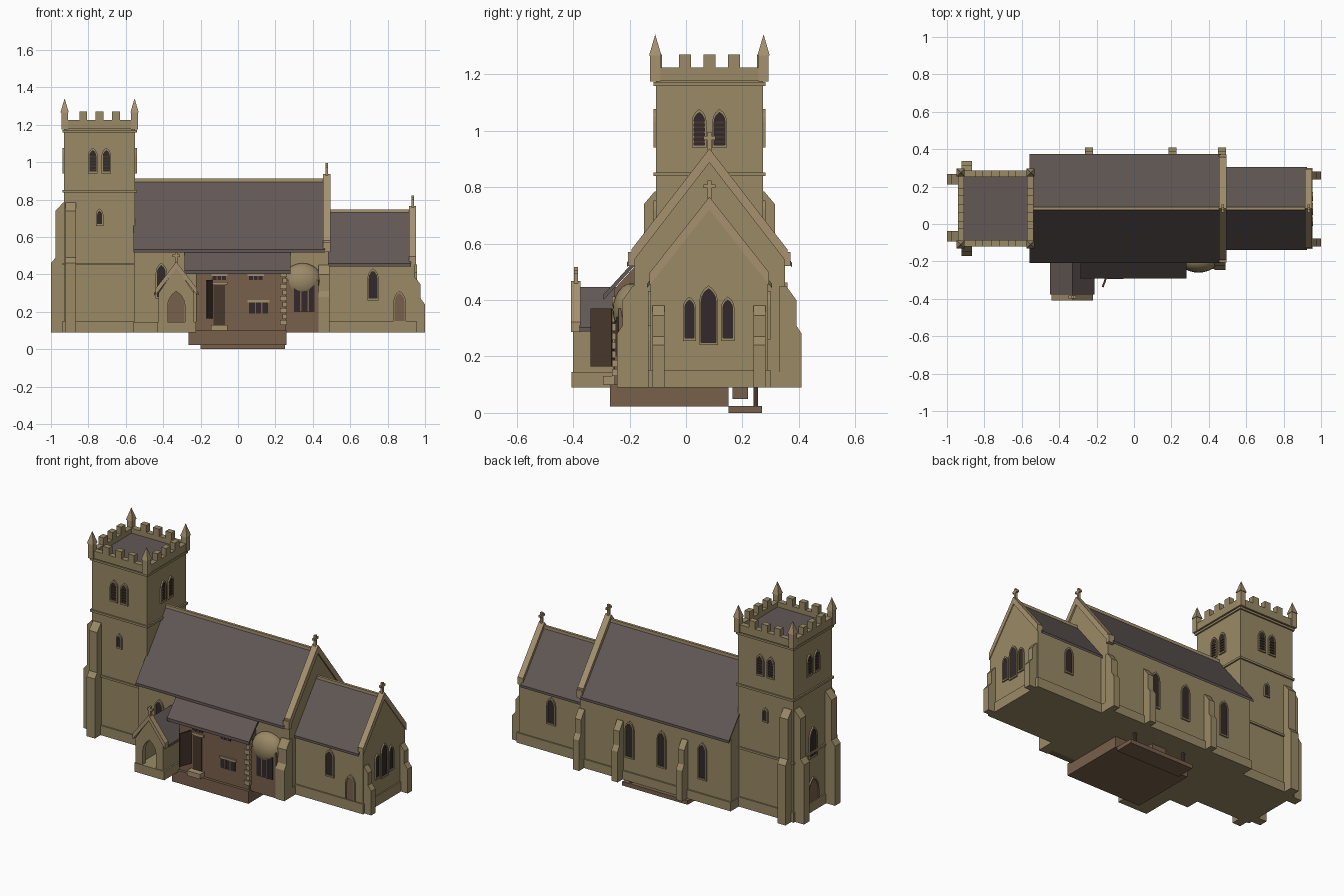
import bpy, bmesh, math

if "Cube" in bpy.data.objects:
    bpy.data.objects.remove(bpy.data.objects["Cube"], do_unlink=True)


def material(name, r, g, b):
    m = bpy.data.materials.new(name)
    col = [(v / 255) ** 2.2 for v in (r, g, b)] + [1]
    m.use_nodes = True
    m.diffuse_color = col
    m.node_tree.nodes["Principled BSDF"].inputs["Base Color"].default_value = col
    return m


STONE = material("sandstone", 152, 136, 102)
PALE = material("pale stone", 164, 144, 110)
SLATE = material("slate", 98, 89, 86)
BROWN = material("brown masonry", 119, 96, 76)
WOOD = material("dark timber", 72, 58, 48)
GLASS = material("dark glass", 54, 45, 47)
BASE, MID = 0.09, 0.083     # floor level, centre line of the church


def finish(name, bm, mat):
    bmesh.ops.recalc_face_normals(bm, faces=bm.faces)
    me = bpy.data.meshes.new(name)
    bm.to_mesh(me)
    bm.free()
    me.materials.append(mat)
    ob = bpy.data.objects.new(name, me)
    bpy.context.collection.objects.link(ob)
    return ob


def prism(name, pts, axis, a, b, mat):
    """Extrude a 2D outline along an axis from a to b."""
    place = {"x": lambda p, t: (t, p[0], p[1]), "y": lambda p, t: (p[0], t, p[1])}[axis]
    bm = bmesh.new()
    lo = [bm.verts.new(place(p, a)) for p in pts]
    hi = [bm.verts.new(place(p, b)) for p in pts]
    bm.faces.new(lo)
    bm.faces.new(hi)
    n = len(pts)
    for i in range(n):
        bm.faces.new((lo[i], lo[(i + 1) % n], hi[(i + 1) % n], hi[i]))
    return finish(name, bm, mat)


def box(name, x0, x1, y0, y1, z0, z1, mat=STONE):
    return prism(name, [(x0, z0), (x1, z0), (x1, z1), (x0, z1)], "y", y0, y1, mat)


def chevron(name, axis, a, b, mid, ridge, half, eave, thick, mat):
    pts = [(mid - half, eave), (mid, ridge), (mid + half, eave),
           (mid + half, eave - thick), (mid, ridge - thick), (mid - half, eave - thick)]
    return prism(name, pts, axis, a, b, mat)


def arch(c, w, z0, z1):
    """Pointed arch outline from left foot over the apex to right foot."""
    spring = z1 - math.sqrt(3) * w
    arc = [(2 * w * math.cos(math.radians(t)) - w, spring + 2 * w * math.sin(math.radians(t)))
           for t in (0, 20, 40, 60)]
    right = [(c + x, z) for x, z in reversed(arc)] + [(c + w, z0)]
    left = [(c - x, z) for x, z in arc]
    return [(c - w, z0)] + left + right[1:]


def lancet(name, axis, out, wall, c, w, z0, z1, mat=GLASS):
    """Pointed opening with a raised stone frame; w is half the width."""
    prism(name, arch(c, w, z0, z1), axis, wall - out * 0.01, wall + out * 0.003, mat)
    ring = arch(c, w + 0.007, z0, z1 + 0.012) + arch(c, w, z0, z1)[::-1]
    prism(name + "_frame", ring, axis, wall - out * 0.01, wall + out * 0.009, STONE)
    sill = [(c - w - .007, z0 - .01), (c + w + .007, z0 - .01), (c + w + .007, z0), (c - w - .007, z0)]
    prism(name + "_sill", sill, axis, wall - out * 0.01, wall + out * 0.009, STONE)


def buttress(name, axis, out, wall, c, w, d1, za, d2, zb, zt):
    """Stepped buttress. Its profile runs across the axis it is extruded on."""
    prof = [(-.02, BASE), (d1, BASE), (d1, za), (d2, za + .03), (d2, zb), (.004, zt), (-.02, zt)]
    prism(name, [(wall + out * d, z) for d, z in prof], axis, c - w, c + w, STONE)


def cross(name, x, y, z, h, axis):
    t, arm = 0.007, h * 0.36
    box(name + "_shaft", x - t, x + t, y - t, y + t, z - .02, z + h, PALE)
    ax, ay = (arm, t) if axis == "x" else (t, arm)
    box(name + "_arms", x - ax, x + ax, y - ay, y + ay, z + h * .55, z + h * .55 + .013, PALE)


# Tower
TX0, TX1, TY0, TY1 = -0.93, -0.55, -0.107, 0.273
TCX = (TX0 + TX1) / 2


def tower_band(name, grow, z0, z1, mat=STONE):
    box(name, TX0 - grow, TX1 + grow, TY0 - grow, TY1 + grow, z0, z1, mat)


tower_band("tower", 0, BASE, 1.18)
tower_band("tower_plinth", .009, BASE, .15)
for i, z in enumerate((.455, .845, 1.165)):
    tower_band(f"tower_string_course_{i}", .009, z - .006, z + .007)
tower_band("tower_deck", -.01, 1.17, 1.195, SLATE)
for i, (x0, x1, y0, y1) in enumerate((
        (TX0 - .012, TX1 + .012, TY0 - .012, TY0 + .022),
        (TX0 - .012, TX1 + .012, TY1 - .022, TY1 + .012),
        (TX0 - .012, TX0 + .022, TY0, TY1), (TX1 - .022, TX1 + .012, TY0, TY1))):
    box(f"tower_parapet_{i}", x0, x1, y0, y1, 1.178, 1.225)
for k in (-1, 0, 1):
    for s in (-1, 1):
        x, y = TCX + k * .087, MID + s * .185
        box("merlon", x - .021, x + .021, y - .017, y + .017, 1.22, 1.27)
        x, y = TCX + s * .185, MID + k * .087
        box("merlon", x - .017, x + .017, y - .021, y + .021, 1.22, 1.27)
for sx in (-1, 1):
    for sy in (-1, 1):
        x, y = TCX + sx * .187, MID + sy * .192
        box("pinnacle_shaft", x - .018, x + .018, y - .018, y + .018, 1.175, 1.275, PALE)
        bpy.ops.mesh.primitive_cone_add(vertices=4, radius1=.031, radius2=0, depth=.075,
                                        location=(x, y, 1.304), rotation=(0, 0, math.pi / 4))
        bpy.context.object.name = "pinnacle_spire"
        bpy.context.object.data.materials.append(PALE)

# Tower openings: paired louvred belfry lights, then small lancets
for axis, out, wall, c in (("y", -1, TY0, TCX), ("y", 1, TY1, TCX),
                           ("x", -1, TX0, MID), ("x", 1, TX1, MID)):
    for s in (-1, 1):
        m = c + s * .036
        lancet("belfry_light", axis, out, wall, m, .019, .95, 1.065)
        for k in range(5):
            z = .958 + k * .017
            slat = [(m - .018, z), (m + .018, z), (m + .018, z + .006), (m - .018, z + .006)]
            prism("belfry_louvre", slat, axis, wall, wall + out * .007, WOOD)
for out, wall in ((-1, TY0), (1, TY1)):
    lancet("tower_lancet", "y", out, wall, TCX, .013, .67, .74)
lancet("tower_west_window", "x", -1, TX0, MID, .032, .43, .60)
lancet("tower_west_door", "x", -1, TX0, MID, .045, .11, .29, BROWN)
for out, wall in ((-1, TY0), (1, TY1)):
    buttress("tower_side_buttress", "x", out, wall, -.893, .028, .065, .46, .042, .74, .785)
for y in (-.065, .24):
    buttress("tower_west_buttress", "y", -1, TX0, y, .028, .07, .46, .045, .74, .785)

# Nave
NY0, NY1 = -.185, .351
prism("nave", [(NY0, BASE), (NY1, BASE), (NY1, .545), (MID, .89), (NY0, .545)], "x", -.555, .485, STONE)
box("nave_plinth", -.56, .49, NY0 - .015, NY1 + .01, BASE, .145)
chevron("nave_roof", "x", -.558, .465, MID, .903, .292, .533, .016, SLATE)
chevron("nave_gable_coping", "x", .455, .495, MID, .937, .276, .58, .05, PALE)
box("nave_ridge", -.555, .46, MID - .008, MID + .008, .89, .912, PALE)
cross("nave_cross", .475, MID, .935, .06, "y")
for y in (NY0 - .008, NY1 + .008):
    box("nave_kneeler", .455, .495, y - .012, y + .012, .52, .57, PALE)
for x in (-.24, .205, .47):
    buttress("nave_north_buttress", "x", 1, NY1, x, .021, .059, .28, .04, .40, .45)
buttress("nave_south_buttress", "x", -1, NY0, .46, .03, .06, .28, .04, .40, .45)
for x in (.14, -.08, -.36):
    lancet("nave_north_window", "y", 1, NY1, x, .023, .24, .45)
lancet("nave_south_window", "y", -1, NY0, -.41, .023, .28, .45)

# Chancel
CY0, CY1, CX = -.125, .291, .947
prism("chancel", [(CY0, BASE), (CY1, BASE), (CY1, .465), (MID, .73), (CY0, .465)], "x", .48, CX, STONE)
box("chancel_plinth", .48, CX + .008, CY0 - .009, CY1 + .009, BASE, .152)
chevron("chancel_roof", "x", .48, .925, MID, .74, .221, .458, .015, SLATE)
chevron("chancel_gable_coping", "x", .915, .952, MID, .766, .212, .497, .045, PALE)
box("chancel_ridge", .49, .92, MID - .008, MID + .008, .73, .748, PALE)
cross("chancel_cross", .935, MID, .765, .058, "y")
for y in (-.098, .26):
    buttress("chancel_east_buttress", "y", 1, CX, y, .021, .053, .24, .03, .345, .38)
for c, w, z0, z1 in ((.012, .016, .265, .40), (.08, .026, .25, .44), (.148, .017, .265, .40)):
    lancet("east_window", "x", 1, CX, c, w, z0, z1)
for out, wall in ((-1, CY0), (1, CY1)):
    lancet("chancel_window", "y", out, wall, .722, .023, .27, .42)
lancet("priest_door", "y", -1, CY0, .864, .026, .152, .30, BROWN)

# Porch: open arch in the front wall, side walls, roof and coping
PX = -.33
box("porch_plinth", -.43, -.225, -.405, -.18, BASE, .145)
opening = arch(PX, .047, .145, .31)
prism("porch_front", opening + [(-.235, .145), (-.235, .30), (PX, .44), (-.425, .30), (-.425, .145)],
      "y", -.40, -.37, STONE)
for x in (-.425, -.26):
    box("porch_side_wall", x, x + .025, -.38, -.18, .14, .31)
lancet("porch_inner_door", "y", -1, -.20, PX, .045, .145, .31, BROWN)
chevron("porch_roof", "y", -.378, -.18, PX, .447, .118, .303, .015, SLATE)
chevron("porch_coping", "y", -.408, -.374, PX, .468, .112, .322, .035, PALE)
cross("porch_cross", PX, -.39, .462, .055, "x")

# Cottage annexe with a lean-to roof
AY = -.253
box("annexe_foundation", -.265, .26, -.27, .15, .022, .10, BROWN)
prism("annexe", [(AY, .09), (-.18, .09), (-.18, .52), (AY, .44)], "x", -.225, .253, BROWN)
prism("annexe_roof", [(-.292, .42), (-.185, .537), (-.185, .518), (-.292, .401)], "x", -.285, .28, SLATE)
for i in range(9):
    z, d = .13 + i * .032, .012 * (i % 2)
    box("annexe_quoin", .225 + d, .261, AY - .009, AY + .025 + d, z, z + .026, PALE)
for x0, x1, z0, z1 in ((.06, .16, .19, .25), (-.135, -.065, .37, .392), (.06, .13, .37, .392)):
    box("annexe_window", x0, x1, AY - .005, AY, z0, z1, GLASS)
    box("annexe_lintel", x0 - .008, x1 + .008, AY - .008, AY, z1, z1 + .012, PALE)
    for k in (1, 2):
        x = x0 + (x1 - x0) * k / 3
        box("window_bar", x - .003, x + .003, AY - .008, AY, z0, z1, BROWN)
box("annexe_doorway", -.13, -.07, AY - .004, AY, .13, .345, WOOD)
box("door_lintel", -.145, -.055, AY - .009, AY, .345, .36, PALE)
box("door_step", -.145, -.055, -.295, AY, .10, .13, PALE)
leaf = box("open_door", -.005, .005, -.08, 0, .165, .37, WOOD)
leaf.location = (-.14, -.262, 0)
leaf.rotation_euler.z = -.35

# Rounded side bay between the annexe and the nave buttress
box("bay_wall", .25, .43, -.24, -.18, .09, .37, BROWN)
bpy.ops.mesh.primitive_uv_sphere_add(segments=24, ring_count=12, location=(.345, -.19, .365))
bay = bpy.context.object
bay.name = "bay_roof"
bay.scale = (.105, .07, .095)
bay.data.materials.append(STONE)
bpy.ops.object.shade_smooth_by_angle()
box("bay_window", .30, .41, -.246, -.24, .20, .34, GLASS)
for x in (.335, .375):
    box("bay_mullion", x - .004, x + .004, -.249, -.24, .20, .34, BROWN)

# Cellar landing under the floor
box("cellar_landing", -.20, .25, .15, .27, 0, .025, BROWN)
box("cellar_steps", -.05, .05, .165, .22, .05, BASE, BROWN)
for x in (-.15, .2):
    box("cellar_post", x - .008, x + .008, .24, .256, .02, BASE, WOOD)
